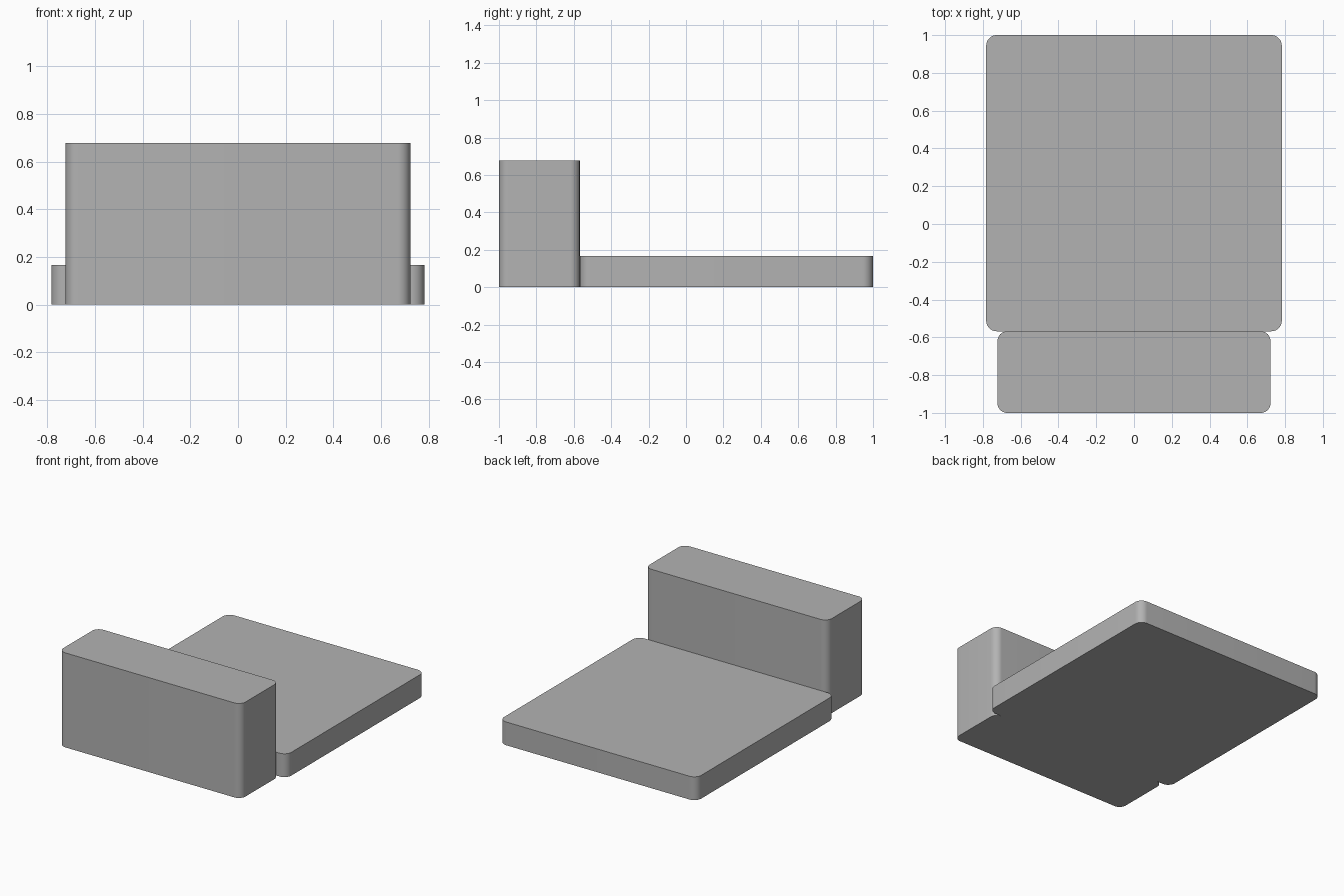
import bpy
import bmesh

cube = bpy.data.objects.get("Cube")
if cube:
    bpy.data.objects.remove(cube, do_unlink=True)

grey = bpy.data.materials.new("plain_grey")
grey.use_nodes = True
colour = (0.45, 0.45, 0.45, 1)
grey.diffuse_color = colour
grey.node_tree.nodes["Principled BSDF"].inputs["Base Color"].default_value = colour


def rounded_slab(name, width, y_front, y_back, height, radius):
    """Box standing on the ground with its four upright edges rounded."""
    bm = bmesh.new()
    bmesh.ops.create_cube(bm, size=1)
    for v in bm.verts:
        v.co.x *= width
        v.co.y = y_back if v.co.y > 0 else y_front
        v.co.z = height if v.co.z > 0 else 0
    upright = [e for e in bm.edges
               if abs(e.verts[0].co.z - e.verts[1].co.z) > height / 2]
    bmesh.ops.bevel(bm, geom=upright, offset=radius, segments=10,
                    profile=0.5, affect='EDGES')
    bmesh.ops.recalc_face_normals(bm, faces=bm.faces)
    mesh = bpy.data.meshes.new(name)
    bm.to_mesh(mesh)
    bm.free()
    mesh.materials.append(grey)
    obj = bpy.data.objects.new(name, mesh)
    bpy.context.collection.objects.link(obj)
    bpy.ops.object.select_all(action='DESELECT')
    obj.select_set(True)
    bpy.context.view_layer.objects.active = obj
    bpy.ops.object.shade_smooth_by_angle()
    return obj


# Low square slab and the tall block touching its front edge
rounded_slab("seat_slab", 1.565, -0.568, 1.0, 0.167, 0.056)
rounded_slab("upright_block", 1.446, -1.0, -0.568, 0.678, 0.052)
